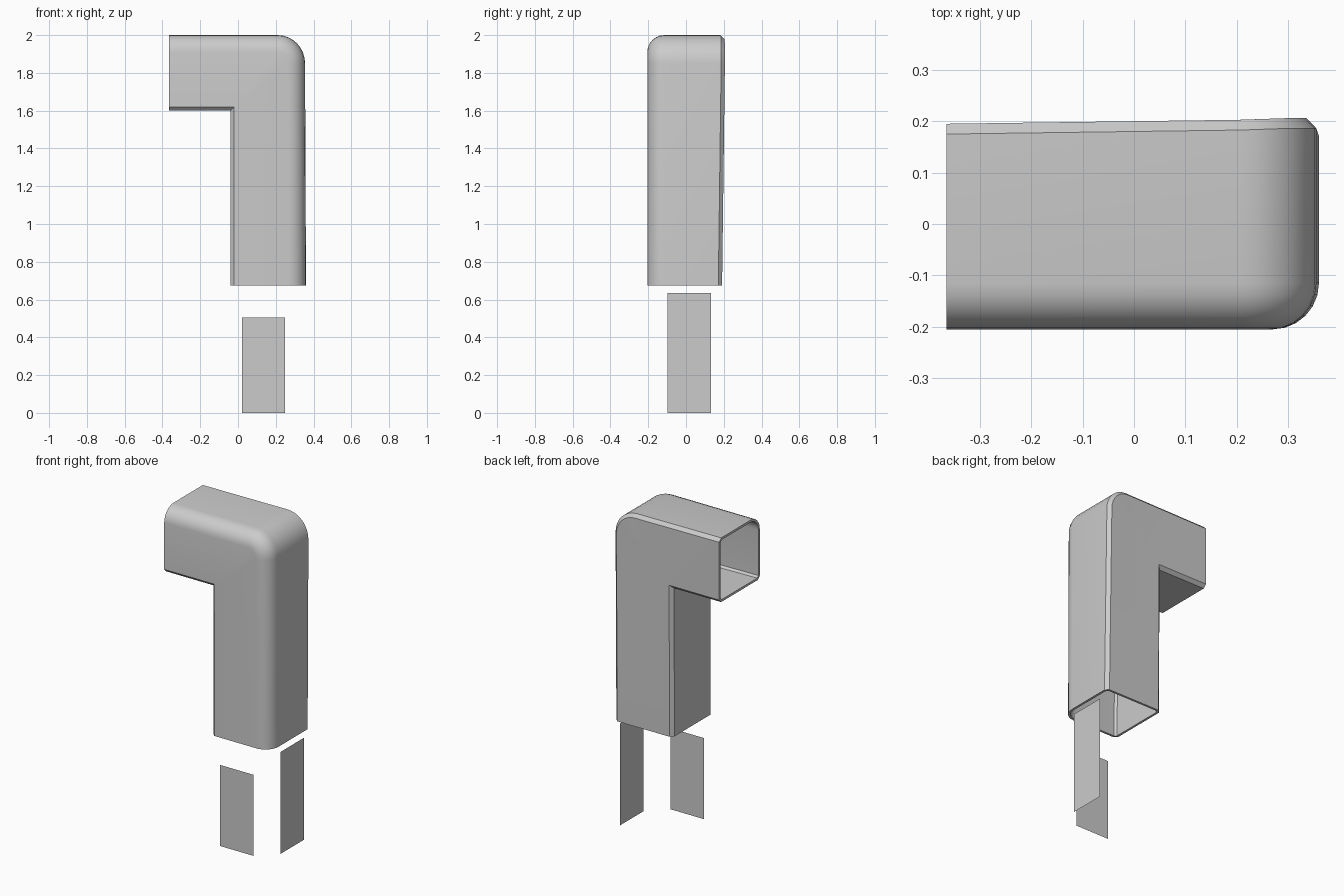
import bpy, bmesh, math

cube = bpy.data.objects.get("Cube")
if cube:
    bpy.data.objects.remove(cube)

# Single plain grey
grey = bpy.data.materials.new("light grey")
grey.use_nodes = True
colour = (0.6, 0.6, 0.6, 1)
grey.diffuse_color = colour
grey.node_tree.nodes["Principled BSDF"].inputs["Base Color"].default_value = colour

SIZE = 0.4       # tube side
CHAMFER = 0.02   # small edges
ROUND = 0.09     # large outer front edge
BEND = 0.15      # outer radius of the elbow
FRONT, BACK = -0.205, 0.195
INNER_X, INNER_Z = -0.04, 1.6
ARM_END, LEG_END = -0.365, 0.675


def make_object(name, bm):
    mesh = bpy.data.meshes.new(name)
    bm.to_mesh(mesh)
    bm.free()
    mesh.materials.append(grey)
    obj = bpy.data.objects.new(name, mesh)
    bpy.context.collection.objects.link(obj)
    return obj


def tube_profile():
    """Cross-section as (distance from inner side, y)."""
    c = CHAMFER
    pts = [(0, BACK - c), (0, FRONT + c), (c, FRONT)]
    for i in range(7):
        a = math.radians(15 * i)
        pts.append((SIZE - ROUND + ROUND * math.sin(a), FRONT + ROUND - ROUND * math.cos(a)))
    return pts + [(SIZE, BACK - c), (SIZE - c, BACK), (c, BACK)]


def elbow_point(t, y, angle):
    """Sharp on the inside of the bend, rounded on the outside."""
    core = min(t, SIZE - BEND)
    r = max(0, t - core)
    x = INNER_X + core + r * math.sin(angle)
    z = INNER_Z + core + r * math.cos(angle)
    if y > 0:  # the back swells slightly at the elbow
        y += 0.011 * min(1, max(0, (x + 0.02) / 0.32))
    return x - 0.005 * t / SIZE * math.sin(angle), y, z


# Hollow bent tube
profile = tube_profile()
sections = [[(ARM_END, y, INNER_Z + t) for t, y in profile]]
STEPS = 8
for i in range(STEPS + 1):
    angle = math.pi / 2 * i / STEPS
    sections.append([elbow_point(t, y, angle) for t, y in profile])
sections.append([(INNER_X + t, y - (0.004 if y > 0 else 0), LEG_END) for t, y in profile])

bm = bmesh.new()
rings = [[bm.verts.new(p) for p in s] for s in sections]
n = len(profile)
for a, b in zip(rings, rings[1:]):
    for i in range(n):
        j = (i + 1) % n
        bm.faces.new((a[i], a[j], b[j], b[i]))
bmesh.ops.remove_doubles(bm, verts=bm.verts, dist=0.0005)
bmesh.ops.recalc_face_normals(bm, faces=bm.faces)
# Keep the outside facing out, judged on the wide front face
front = min(bm.faces, key=lambda f: f.calc_center_median().y)
if front.normal.y > 0:
    bmesh.ops.reverse_faces(bm, faces=bm.faces)
tube = make_object("bent_tube", bm)

wall = tube.modifiers.new("wall", "SOLIDIFY")
wall.thickness = 0.014
wall.offset = -1
wall.use_even_offset = True

bpy.context.view_layer.objects.active = tube
tube.select_set(True)
bpy.ops.object.modifier_apply(modifier="wall")
bpy.ops.object.shade_smooth_by_angle(angle=math.radians(30))


# Flat panels below the tube, in line with its front and left side
def panel(name, corners):
    b = bmesh.new()
    b.faces.new([b.verts.new(p) for p in corners])
    return make_object(name, b)


panel("front_panel", [(x, FRONT, z) for x, z in ((0.02, 0), (0.25, 0), (0.25, 0.505), (0.02, 0.505))])
panel("left_panel", [(0.36, y, z) for y, z in ((-0.097, 0), (0.133, 0), (0.133, 0.635), (-0.097, 0.635))])
